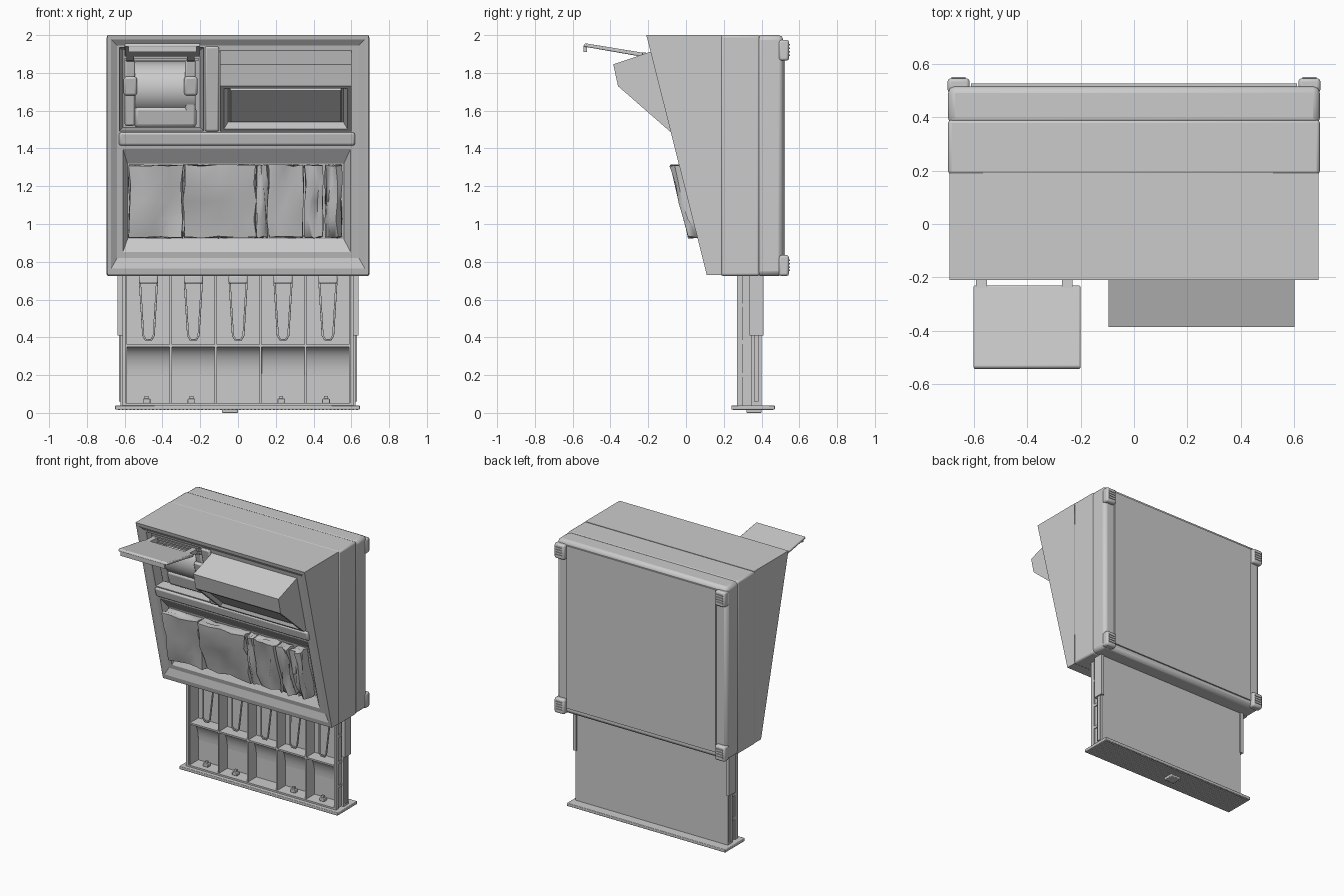
import bpy, bmesh, math, random
from mathutils import Vector

random.seed(4)
if "Cube" in bpy.data.objects:
    bpy.data.objects.remove(bpy.data.objects["Cube"])

GREY = (0.6, 0.6, 0.6, 1)
grey = bpy.data.materials.new("plain grey")
grey.use_nodes = True
grey.diffuse_color = GREY
grey.node_tree.nodes["Principled BSDF"].inputs["Base Color"].default_value = GREY


def finish(name, bm, bevel=0, smooth=30):
    bmesh.ops.recalc_face_normals(bm, faces=bm.faces)
    me = bpy.data.meshes.new(name)
    bm.to_mesh(me)
    bm.free()
    ob = bpy.data.objects.new(name, me)
    bpy.context.collection.objects.link(ob)
    me.materials.append(grey)
    if bevel:
        mod = ob.modifiers.new("bevel", 'BEVEL')
        mod.width, mod.segments, mod.limit_method = bevel, 2, 'ANGLE'
    if smooth:
        bpy.ops.object.select_all(action='DESELECT')
        ob.select_set(True)
        bpy.context.view_layer.objects.active = ob
        bpy.ops.object.shade_smooth_by_angle(angle=math.radians(smooth))
    return ob


def prism(name, x0, x1, profile, bevel=0):
    """Extrude a (y, z) profile along x."""
    bm = bmesh.new()
    a = [bm.verts.new((x0, y, z)) for y, z in profile]
    b = [bm.verts.new((x1, y, z)) for y, z in profile]
    bm.faces.new(a)
    bm.faces.new(b)
    for i in range(len(a)):
        j = (i + 1) % len(a)
        bm.faces.new((a[i], a[j], b[j], b[i]))
    return finish(name, bm, bevel, 30 if bevel else 0)


def box(name, x0, x1, y0, y1, z0, z1, bevel=0):
    return prism(name, x0, x1, [(y0, z0), (y1, z0), (y1, z1), (y0, z1)], bevel)


def slope(z):
    """y of the leaning front at height z."""
    return 0.11 - 0.32 * (z - 0.73) / 1.27


def slab_mesh(outer, d0, inner, d1):
    """Block between two (x0, x1, z0, z1) rectangles lying parallel to the front."""
    bm = bmesh.new()
    rings = []
    for (x0, x1, z0, z1), d in ((outer, d0), (inner, d1)):
        rings.append([bm.verts.new((x, slope(z) + d, z))
                      for x, z in ((x0, z0), (x1, z0), (x1, z1), (x0, z1))])
    a, b = rings
    bm.faces.new(a)
    bm.faces.new(b)
    for i in range(4):
        j = (i + 1) % 4
        bm.faces.new((a[i], a[j], b[j], b[i]))
    return bm


def slab(name, rect, d0, d1, bevel=0):
    return finish(name, slab_mesh(rect, d0, rect, d1), bevel)


def wire(name, points, radius, cyclic=False):
    cu = bpy.data.curves.new(name, 'CURVE')
    cu.dimensions = '3D'
    cu.bevel_depth, cu.bevel_resolution = radius, 1
    sp = cu.splines.new('POLY')
    sp.points.add(len(points) - 1)
    for p, co in zip(sp.points, points):
        p.co = (*co, 1)
    sp.use_cyclic_u = cyclic
    cu.materials.append(grey)
    ob = bpy.data.objects.new(name, cu)
    bpy.context.collection.objects.link(ob)


# Housing: leaning front section and two bands behind it
front = prism("front_housing", -0.69, 0.69,
              [(-0.21, 2.0), (0.19, 2.0), (0.19, 0.73), (0.11, 0.73)])
box("middle_band", -0.695, 0.695, 0.185, 0.39, 0.725, 2.0, 0.012)
box("rear_band", -0.695, 0.695, 0.37, 0.515, 0.725, 2.0, 0.025)
box("back_panel", -0.61, 0.61, 0.50, 0.525, 0.77, 1.97)

# Recesses in the front: panel, key tray, printer well
recesses = [
    ((-0.68, 0.68, 0.75, 1.985), -0.005, (-0.64, 0.64, 0.82, 1.945), 0.02),
    ((-0.615, 0.605, 0.835, 1.415), 0.01, (-0.585, 0.56, 0.92, 1.32), 0.06),
    ((-0.63, -0.18, 1.49, 1.935), 0.0, (-0.61, -0.2, 1.51, 1.92), 0.22),
]
for outer, d0, inner, d1 in recesses:
    cutter = finish("recess_cutter", slab_mesh(outer, d0, inner, d1), smooth=0)
    cutter.hide_render = True
    cutter.hide_set(True)
    mod = front.modifiers.new("recess", 'BOOLEAN')
    mod.operation, mod.object, mod.solver = 'DIFFERENCE', cutter, 'EXACT'
    # Bake each cut and drop its helper
    deps = bpy.context.evaluated_depsgraph_get()
    cut = bpy.data.meshes.new_from_object(front.evaluated_get(deps))
    front.modifiers.clear()
    front.data = cut
    bpy.data.objects.remove(cutter)

# Raised trims between the recesses
slab("key_tray_trim", (-0.63, 0.62, 1.415, 1.485), 0.0, 0.03, 0.012)
slab("well_divider", (-0.175, -0.1, 1.49, 1.94), 0.0, 0.03, 0.01)

# Lumpy key blocks
for x0, x1 in ((-0.575, -0.295), (-0.285, 0.09), (0.1, 0.155),
               (0.16, 0.345), (0.355, 0.445), (0.465, 0.545)):
    rect = (x0, x1, 0.93, 1.31)
    bm = slab_mesh(rect, -0.03, rect, 0.07)
    bmesh.ops.subdivide_edges(bm, edges=bm.edges, cuts=3, use_grid_fill=True)
    for v in bm.verts:
        v.co += Vector((random.uniform(-.008, .008), random.uniform(-.022, .02),
                        random.uniform(-.006, .006)))
    finish("key_block", bm, 0, 60)

# Display housing with a sunken window on its underside
display = prism("display_housing", -0.095, 0.6,
                [(-0.12, 1.935), (-0.385, 1.845), (-0.36, 1.73), (-0.085, 1.49), (0.0, 1.52)])
bm = bmesh.new()
bm.from_mesh(display.data)
window = [min(bm.faces, key=lambda f: (f.calc_center_median() - Vector((0.25, -0.22, 1.61))).length)]
for width, depth in ((0.03, 0), (0.03, -0.03), (0.015, 0), (0.006, 0.012)):
    bmesh.ops.inset_individual(bm, faces=window, thickness=width, depth=depth)
bm.to_mesh(display.data)
bm.free()

# Printer: raised lid, hinge arms, paper roll and cheeks
prism("printer_lid", -0.6, -0.2,
      [(-0.545, 1.94), (-0.535, 1.957), (-0.23, 1.907), (-0.23, 1.885)], 0.006)
box("lid_lip", -0.58, -0.22, -0.542, -0.525, 1.91, 1.945)
for x in (-0.57, -0.25):
    prism("lid_hinge", x - 0.02, x + 0.02,
          [(-0.26, 1.89), (-0.26, 1.91), (-0.12, 1.90), (-0.12, 1.86)])
    slab("printer_cheek", (x - 0.03, x + 0.025, 1.52, 1.88), 0.06, 0.2, 0.01)
    slab("cheek_clip", (x - 0.035, x + 0.035, 1.68, 1.78), 0.035, 0.1, 0.012)
roll = [(0.05 + 0.14 * math.cos(t * math.tau / 24), 1.72 + 0.14 * math.sin(t * math.tau / 24))
        for t in range(24)]
prism("paper_roll", -0.545, -0.225, roll, 0.004)
slab("paper_feed", (-0.55, -0.22, 1.51, 1.62), 0.06, 0.16, 0.02)
for z in (1.87, 1.895, 1.917):
    slab("printer_bar", (-0.6, -0.21, z - 0.008, z + 0.008), 0.03, 0.08)

# Corner feet on the back
for s in (-1, 1):
    for z in (0.725, 1.865):
        x0, x1 = sorted((s * 0.615, s * 0.697))
        box("corner_foot", x0, x1, 0.49, 0.545, z, z + 0.11, 0.012)
        for k in range(4):
            zz = z + 0.025 + k * 0.018
            box("foot_rib", x0 + 0.015, x1 - 0.015, 0.54, 0.55, zz, zz + 0.008)

# Drawer: floor, fascia, grip and fine ribs
box("drawer_floor", -0.6, 0.6, 0.375, 0.40, 0.035, 0.85)
box("drawer_fascia", -0.65, 0.645, 0.24, 0.47, 0.018, 0.04, 0.004)
box("drawer_grip", -0.085, 0.0, 0.32, 0.40, 0.0, 0.02, 0.005)
rib = box("fascia_rib", -0.635, -0.625, 0.25, 0.46, 0.014, 0.02)
mod = rib.modifiers.new("repeat", 'ARRAY')
mod.count, mod.use_relative_offset, mod.use_constant_offset = 64, False, True
mod.constant_offset_displace = (0.02, 0, 0)

# Compartment walls
walls = [-0.593 + i * 0.2375 for i in range(6)]
for x in walls:
    box("divider", x - 0.006, x + 0.006, 0.28, 0.38, 0.04, 0.82)
box("cross_divider", -0.6, 0.6, 0.28, 0.38, 0.349, 0.361)
box("drawer_end", -0.6, 0.6, 0.27, 0.39, 0.04, 0.052)

# Drawer sides and runners
for s in (-1, 1):
    def side(name, xa, xb, *rest):
        box(name, *sorted((s * xa, s * xb)), *rest)
    side("drawer_side", 0.594, 0.612, 0.27, 0.30, 0.04, 0.82)
    side("drawer_side_panel", 0.594, 0.603, 0.295, 0.40, 0.04, 0.82)
    side("lower_runner", 0.60, 0.622, 0.345, 0.40, 0.04, 0.8)
    side("runner_rail", 0.615, 0.63, 0.36, 0.385, 0.06, 0.8)
    side("upper_runner", 0.612, 0.638, 0.335, 0.41, 0.41, 0.8)
    for z in (0.19, 0.365, 0.56):
        side("side_rib", 0.60, 0.61, 0.295, 0.345, z, z + 0.02)

# Coin scoops, note clips and coin latches
scoop = [(0.375 - 0.085 * (1 - math.cos(t * math.pi / 16)), 0.2 + 0.15 * math.sin(t * math.pi / 16))
         for t in range(9)]
for i, x0 in enumerate(walls[:-1]):
    x = x0 + 0.119
    prism("coin_scoop", x - 0.113, x + 0.113, scoop + [(0.38, 0.35), (0.38, 0.2)], 0.001)
    box("clip_hinge", x - 0.05, x + 0.05, 0.32, 0.375, 0.685, 0.73, 0.008)
    wire("note_clip", [(x - 0.045, 0.335, 0.69), (x - 0.028, 0.31, 0.41), (x - 0.015, 0.31, 0.387),
                       (x + 0.015, 0.31, 0.387), (x + 0.028, 0.31, 0.41), (x + 0.045, 0.335, 0.69)],
         0.006)
    if i != 2:
        box("coin_latch", x - 0.03, x + 0.01, 0.31, 0.345, 0.05, 0.075, 0.004)
        box("latch_pin", x - 0.02, x, 0.32, 0.335, 0.07, 0.09)
